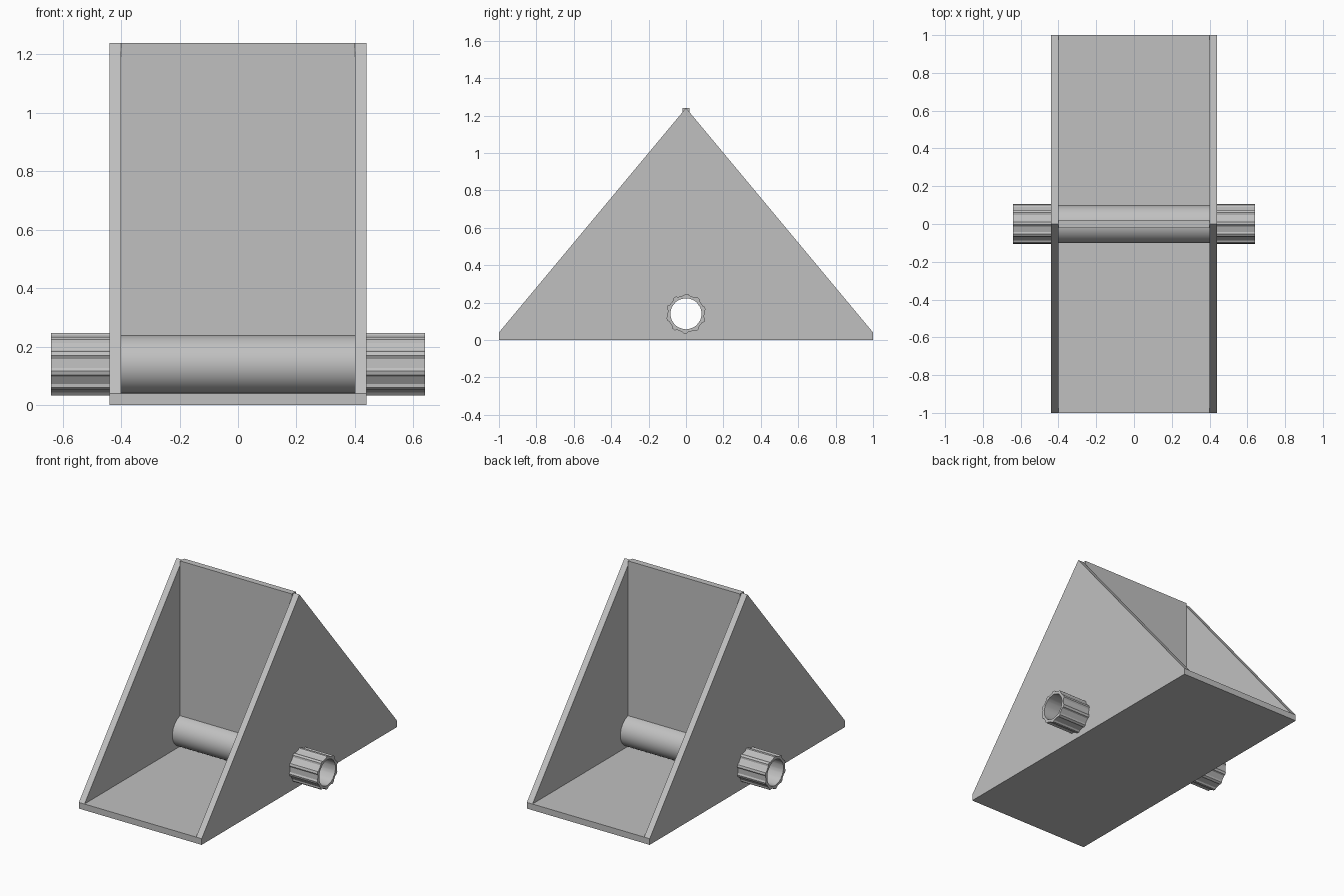
import bpy, bmesh, math
from mathutils import Vector

if "Cube" in bpy.data.objects:
    bpy.data.objects.remove(bpy.data.objects["Cube"], do_unlink=True)

grey = bpy.data.materials.new("plain grey")
grey.use_nodes = True
colour = (0.53, 0.53, 0.53, 1)
grey.diffuse_color = colour
grey.node_tree.nodes["Principled BSDF"].inputs["Base Color"].default_value = colour

AXLE_Z = 0.14
BORE = 0.083


def finish(name, bm):
    bmesh.ops.recalc_face_normals(bm, faces=bm.faces)
    mesh = bpy.data.meshes.new(name)
    bm.to_mesh(mesh)
    bm.free()
    mesh.materials.append(grey)
    ob = bpy.data.objects.new(name, mesh)
    bpy.context.collection.objects.link(ob)
    return ob


def prism(name, profile, x0, x1):
    """Extrude a (y, z) profile along x."""
    bm = bmesh.new()
    face = bm.faces.new([bm.verts.new((x0, y, z)) for y, z in profile])
    out = bmesh.ops.extrude_face_region(bm, geom=[face])
    moved = [v for v in out["geom"] if isinstance(v, bmesh.types.BMVert)]
    bmesh.ops.translate(bm, verts=moved, vec=Vector((x1 - x0, 0, 0)))
    return finish(name, bm)


def point(radius, degrees):
    a = math.radians(degrees)
    return -radius * math.cos(a), AXLE_Z + radius * math.sin(a)


def circle(radius, n):
    return [point(radius, 360 * i / n) for i in range(n)]


def tube(name, outer, x0, x1):
    """Hollow sleeve whose bore has as many points as its outer outline."""
    bm = bmesh.new()
    inner = []
    for y, z in outer:
        d = Vector((y, z - AXLE_Z)).normalized() * BORE
        inner.append((d.x, d.y + AXLE_Z))
    loops = [[bm.verts.new((x, y, z)) for y, z in pts]
             for x, pts in ((x0, outer), (x1, outer), (x1, inner), (x0, inner))]
    n = len(outer)
    for k in range(4):
        a, b = loops[k], loops[(k + 1) % 4]
        for i in range(n):
            j = (i + 1) % n
            bm.faces.new((a[i], a[j], b[j], b[i]))
    return finish(name, bm)


def smooth(ob, degrees):
    bpy.ops.object.select_all(action="DESELECT")
    ob.select_set(True)
    bpy.context.view_layer.objects.active = ob
    bpy.ops.object.shade_smooth_by_angle(angle=math.radians(degrees))


# Base plate
prism("base_plate", [(-1, 0), (1, 0), (1, 0.04), (-1, 0.04)], -0.44, 0.44)

# Triangular side panels and the upright dividing wall
triangle = [(-1, 0.04), (1, 0.04), (0, 1.24)]
left = prism("left_panel", triangle, 0.40, 0.44)
right = prism("right_panel", triangle, -0.44, -0.40)
wall = prism("centre_wall", [(-0.02, 0.04), (0.02, 0.04), (0.02, 1.24), (-0.02, 1.24)],
             -0.40, 0.40)

# Open the panels and wall for the hollow axle
cutter = prism("bore_cutter", circle(0.09, 40), -0.7, 0.7)
cutter.hide_render = True
for ob in (left, right, wall):
    mod = ob.modifiers.new("bore", "BOOLEAN")
    mod.operation = "DIFFERENCE"
    mod.solver = "EXACT"
    mod.object = cutter
    bpy.context.view_layer.objects.active = ob
    bpy.ops.object.modifier_apply(modifier=mod.name)
bpy.data.objects.remove(cutter, do_unlink=True)

# Smooth axle sleeve between the panels
smooth(tube("axle_sleeve", circle(0.10, 60), -0.44, 0.44), 30)

# Ribbed axle ends
ribbed = []
for i in range(10):
    mid = 20 + 36 * i
    ribbed += [point(0.107, mid - 4), point(0.107, mid + 4),
               point(0.099, mid + 9), point(0.099, mid + 27)]
for name, x0, x1 in (("left_axle_end", 0.44, 0.64), ("right_axle_end", -0.64, -0.44)):
    smooth(tube(name, ribbed, x0, x1), 20)
